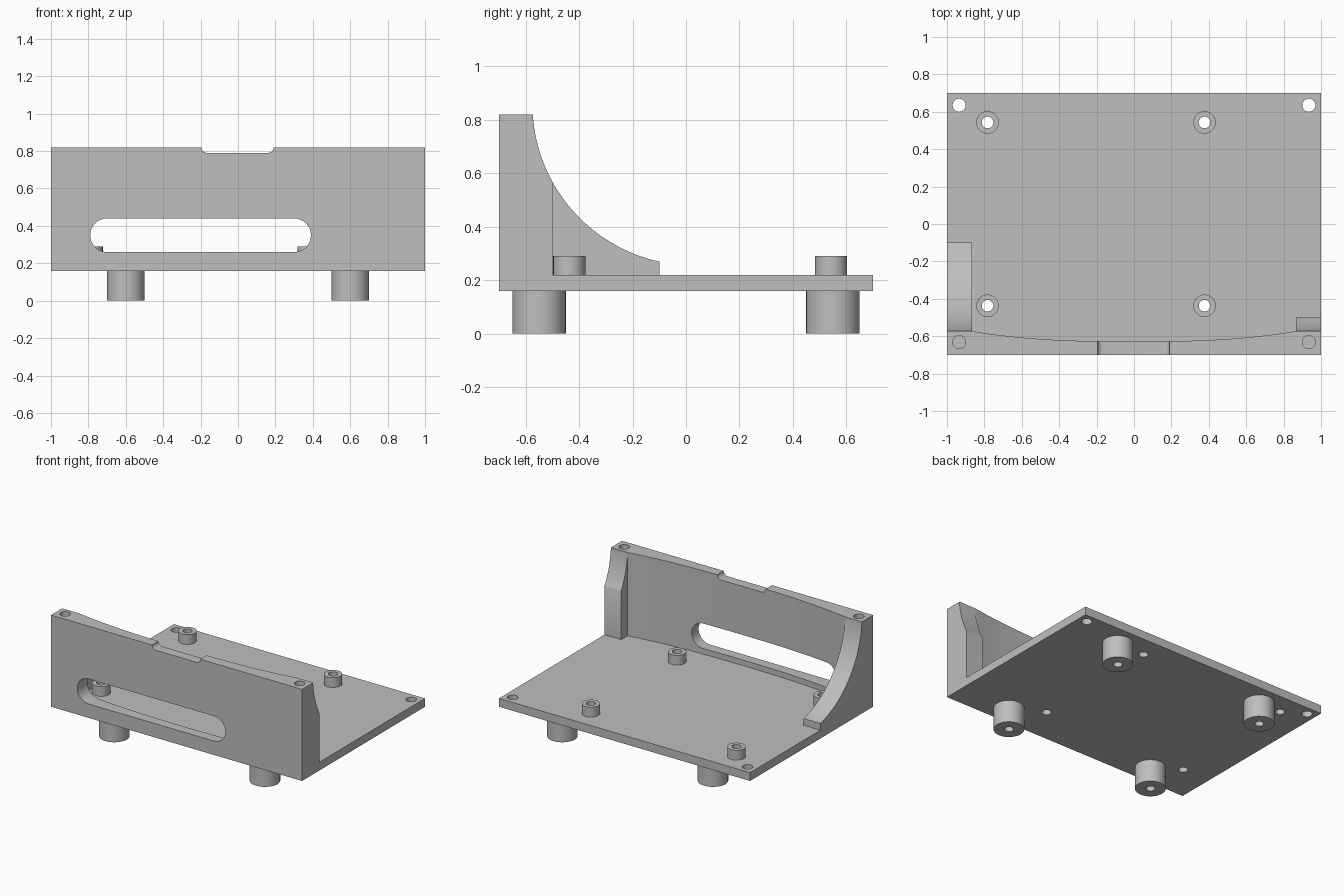
import bpy, bmesh
from math import pi, sin, cos, acos, asin

if "Cube" in bpy.data.objects:
    bpy.data.objects.remove(bpy.data.objects["Cube"], do_unlink=True)

grey = bpy.data.materials.new("plain grey")
grey.use_nodes = True
COLOUR = (0.52, 0.52, 0.52, 1)
grey.diffuse_color = COLOUR
grey.node_tree.nodes["Principled BSDF"].inputs["Base Color"].default_value = COLOUR

BASE, FLOOR, TOP = 0.16, 0.22, 0.82
FRONT, BACK, INNER = -0.70, 0.70, -0.573
BRACE_X = 0.867


def finish(name, bm):
    bmesh.ops.recalc_face_normals(bm, faces=bm.faces)
    mesh = bpy.data.meshes.new(name)
    bm.to_mesh(mesh)
    bm.free()
    mesh.materials.append(grey)
    ob = bpy.data.objects.new(name, mesh)
    bpy.context.collection.objects.link(ob)
    return ob


def prism(name, outline, axis, lo, hi):
    """Extrude a 2D outline along an axis."""
    place = {"x": lambda a, b, d: (d, a, b),
             "y": lambda a, b, d: (a, d, b),
             "z": lambda a, b, d: (a, b, d)}[axis]
    bm = bmesh.new()
    face = bm.faces.new([bm.verts.new(place(a, b, lo)) for a, b in outline])
    new = bmesh.ops.extrude_face_region(bm, geom=[face])["geom"]
    bmesh.ops.translate(bm, vec=place(0, 0, hi - lo),
                        verts=[v for v in new if isinstance(v, bmesh.types.BMVert)])
    return finish(name, bm)


def lathe(name, profile, x, y):
    """Spin a radius/height profile about a vertical axis."""
    bm = bmesh.new()
    verts = [bm.verts.new((r, 0, z)) for r, z in profile]
    edges = [bm.edges.new(pair) for pair in zip(verts, verts[1:])]
    bmesh.ops.spin(bm, geom=verts + edges, cent=(0, 0, 0), axis=(0, 0, 1),
                   angle=2 * pi, steps=48)
    bmesh.ops.remove_doubles(bm, verts=bm.verts, dist=1e-5)
    bmesh.ops.translate(bm, vec=(x, y, 0), verts=bm.verts)
    return smooth(finish(name, bm))


def arc(cx, cy, r, start, end, steps=16):
    angles = [start + (end - start) * i / steps for i in range(steps + 1)]
    return [(cx + r * cos(t), cy + r * sin(t)) for t in angles]


def combine(target, other, operation):
    mod = target.modifiers.new("combine", "BOOLEAN")
    mod.object, mod.operation, mod.solver = other, operation, "EXACT"
    bpy.context.view_layer.objects.active = target
    bpy.ops.object.modifier_apply(modifier=mod.name)
    bpy.data.objects.remove(other, do_unlink=True)


def smooth(ob):
    bpy.ops.object.select_all(action="DESELECT")
    ob.select_set(True)
    bpy.context.view_layer.objects.active = ob
    bpy.ops.object.shade_smooth_by_angle(angle=pi / 6)
    return ob


def drill(x, y, r, lo, hi):
    combine(body, prism("drill", arc(x, y, r, 0, 2 * pi, 32)[:-1], "z", lo, hi),
            "DIFFERENCE")


# Base plate
body = prism("body", [(-1, FRONT), (1, FRONT), (1, BACK), (-1, BACK)], "z", BASE, FLOOR)

# Front wall with a gently hollowed inner face
hollow = []
for i in range(33):
    t = 1 - i / 16
    hollow.append((BRACE_X * t, INNER - 0.055 * (1 - abs(t) ** 2.6)))
wall = prism("wall", [(-1, FRONT), (1, FRONT), (1, INNER)] + hollow + [(-1, INNER)],
             "z", BASE, TOP)
combine(body, wall, "UNION")

# Curved end braces: long on one side, cut short on the other
for lo, hi, end in ((-1, -BRACE_X, -0.10), (BRACE_X, 1, -0.50)):
    cy, cz, r = 0.03, 0.86, 0.605
    curve = arc(cy, cz, r, pi + asin((cz - TOP) / r), pi + acos((cy - end) / r), 28)
    curve[0] = (INNER, TOP)
    outline = [(-0.65, TOP)] + curve + [(end, 0.2), (-0.65, 0.2)]
    combine(body, prism("brace", outline, "x", lo, hi), "UNION")

# Long slot through the wall
slot = arc(0.30, 0.35, 0.09, -pi / 2, pi / 2) + arc(-0.70, 0.35, 0.09, pi / 2, 1.5 * pi)
combine(body, prism("slot", slot, "y", -0.8, -0.5), "DIFFERENCE")

# Shallow notch in the top edge
notch = ([(0.19, 0.9), (-0.195, 0.9)] + arc(-0.165, TOP, 0.03, pi, 1.5 * pi, 8)
         + arc(0.16, TOP, 0.03, -pi / 2, 0, 8))
combine(body, prism("notch", notch, "y", -0.8, -0.5), "DIFFERENCE")

# Corner screw holes: through at the back, blind in the wall
for x in (-0.935, 0.935):
    drill(x, 0.635, 0.035, 0.1, 0.3)
    drill(x, -0.632, 0.035, 0.62, 0.9)

# Hollow standoffs above matching holes in the plate
for x in (-0.783, 0.377):
    for y in (-0.437, 0.543):
        drill(x, y, 0.031, 0.1, 0.3)
        lathe("standoff", [(0.031, FLOOR), (0.06, FLOOR), (0.06, 0.29),
                           (0.031, 0.29), (0.031, FLOOR)], x, y)

# Legs with a blind screw hole underneath
for x in (-0.6, 0.6):
    for y in (-0.55, 0.55):
        lathe("leg", [(0, 0.12), (0.03, 0.12), (0.03, 0), (0.1, 0),
                      (0.1, BASE), (0, BASE)], x, y)

smooth(body)
